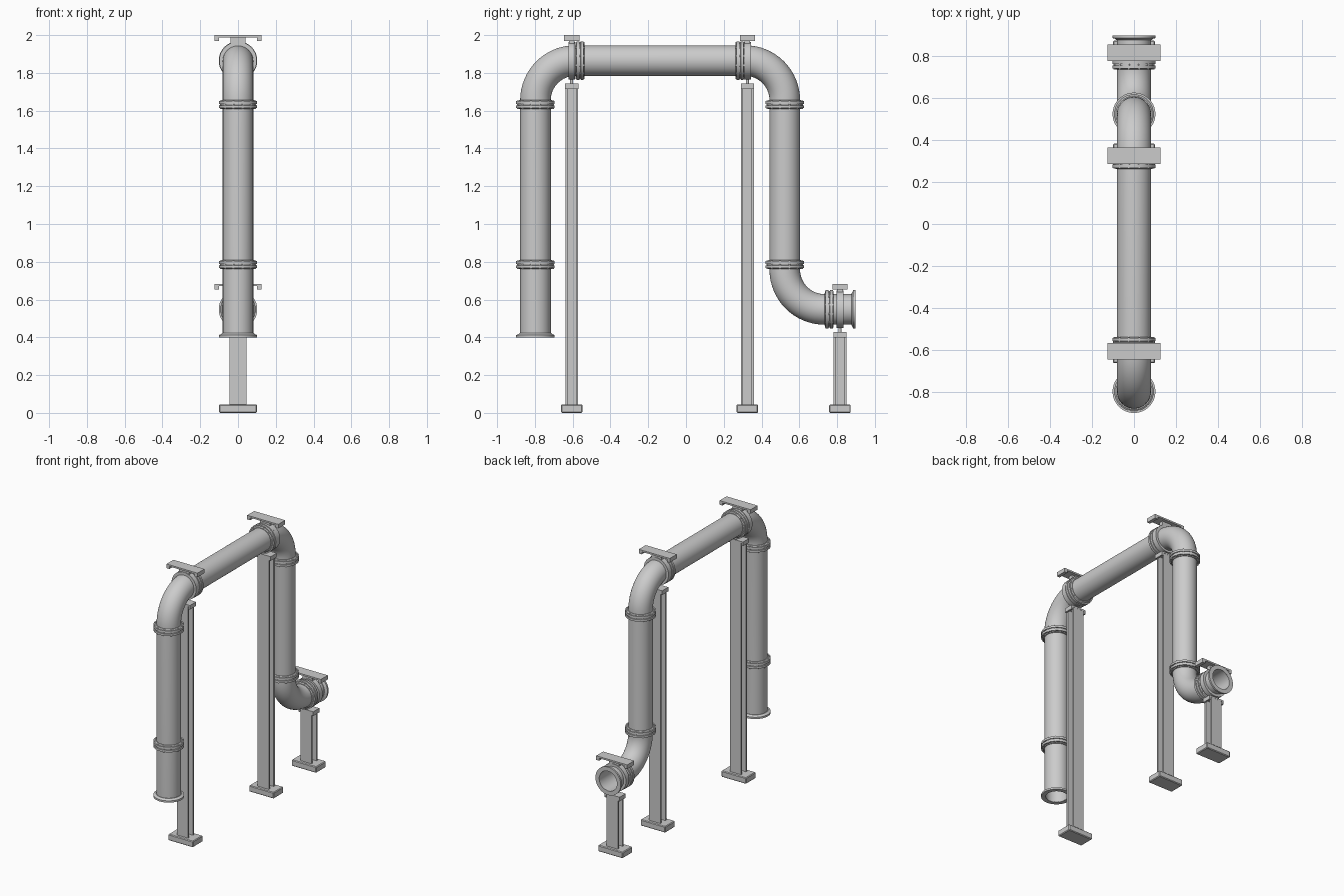
import bpy, bmesh, math
from mathutils import Vector, Matrix

if "Cube" in bpy.data.objects:
    bpy.data.objects.remove(bpy.data.objects["Cube"])

R, WALL, BEND = 0.081, 0.009, 0.21
ZT, ZL = 1.865, 0.548          # upper and lower pipe heights
YL, YR = -0.797, 0.523         # left and right riser positions


def finish(name, bm, smooth=True):
    bmesh.ops.recalc_face_normals(bm, faces=bm.faces[:])
    me = bpy.data.meshes.new(name)
    bm.to_mesh(me)
    bm.free()
    ob = bpy.data.objects.new(name, me)
    bpy.context.collection.objects.link(ob)
    if smooth:
        bpy.ops.object.select_all(action='DESELECT')
        ob.select_set(True)
        bpy.context.view_layer.objects.active = ob
        bpy.ops.object.shade_smooth_by_angle(angle=math.radians(35))
    return ob


def bridge(bm, rings):
    # join consecutive rings into a closed loop of bands
    n = len(rings[0])
    for a, b in zip(rings, rings[1:] + rings[:1]):
        for i in range(n):
            j = (i + 1) % n
            bm.faces.new((a[i], a[j], b[j], b[i]))


def lathe(name, profile, y, z, axis, sides=48):
    # closed profile of (offset along axis, radius)
    bm = bmesh.new()
    rings = []
    for off, r in profile:
        ring = []
        for i in range(sides):
            a = 2 * math.pi * (i + 0.5) / sides
            c, s = r * math.cos(a), r * math.sin(a)
            co = (c, y + off, z + s) if axis == 'Y' else (c, y + s, z + off)
            ring.append(bm.verts.new(co))
        rings.append(ring)
    bridge(bm, rings)
    return finish(name, bm)


def box(bm, x0, x1, y0, y1, z0, z1):
    m = Matrix.Translation(((x0 + x1) / 2, (y0 + y1) / 2, (z0 + z1) / 2)) @ \
        Matrix.Diagonal((x1 - x0, y1 - y0, z1 - z0, 1))
    bmesh.ops.create_cube(bm, size=1, matrix=m)


def arc(cy, cz, a0, a1, n=16):
    return [Vector((0, cy + BEND * math.cos(math.radians(a0 + (a1 - a0) * i / n)),
                    cz + BEND * math.sin(math.radians(a0 + (a1 - a0) * i / n))))
            for i in range(n + 1)]


# Hollow pipe run: riser, elbow, cross pipe, elbow, drop, elbow, outlet
path = [Vector((0, YL, 0.402))]
path += arc(YL + BEND, ZT - BEND, 180, 90)
path += arc(YR - BEND, ZT - BEND, 90, 0)
path += arc(YR + BEND, ZL + BEND, 180, 270)
path += [Vector((0, 0.895, ZL))]
bm = bmesh.new()
outer, inner = [], []
for i, p in enumerate(path):
    t = (path[min(i + 1, len(path) - 1)] - path[max(i - 1, 0)]).normalized()
    if 0 < i < len(path) - 1:
        t = ((p - path[i - 1]).normalized() + (path[i + 1] - p).normalized()).normalized()
    nrm = Vector((0, -t.z, t.y))
    for rings, r in ((outer, R), (inner, R - WALL)):
        rings.append([bm.verts.new(p + Vector((1, 0, 0)) * r * math.cos(2 * math.pi * k / 48)
                                   + nrm * r * math.sin(2 * math.pi * k / 48))
                      for k in range(48)])
bridge(bm, outer + inner[::-1])
finish("pipe_run", bm)

# Bolted flange pairs with a groove between them
PAIR = [(-0.024, 0.078), (-0.024, 0.086), (-0.019, 0.093), (-0.019, 0.102), (-0.004, 0.102),
        (-0.003, 0.096), (0.003, 0.096), (0.004, 0.102), (0.019, 0.102), (0.019, 0.093),
        (0.024, 0.086), (0.024, 0.078)]


def flange_pair(name, y, z, axis):
    lathe(name, PAIR, y, z, axis)
    bm = bmesh.new()
    for k in range(12):
        a = 2 * math.pi * (k + 0.5) / 12
        c, s = 0.095 * math.cos(a), 0.095 * math.sin(a)
        if axis == 'Y':
            m = Matrix.Translation((c, y, z + s)) @ Matrix.Rotation(math.pi / 2, 4, 'X')
        else:
            m = Matrix.Translation((c, y + s, z))
        bmesh.ops.create_cone(bm, cap_ends=True, segments=6, radius1=0.0055,
                              radius2=0.0055, depth=0.046, matrix=m)
    finish(name + "_bolts", bm, False)


flange_pair("riser_lower_flange", YL, 0.785, 'Z')
flange_pair("riser_upper_flange", YL, 1.632, 'Z')
flange_pair("drop_upper_flange", YR, 1.632, 'Z')
flange_pair("drop_lower_flange", YR, 0.785, 'Z')
flange_pair("cross_left_flange", -0.561, ZT, 'Y')
flange_pair("cross_right_flange", 0.286, ZT, 'Y')
flange_pair("outlet_inner_flange", 0.758, ZL, 'Y')

# Open end flanges
END = [(0, 0.072), (0, 0.102), (0.013, 0.102), (0.015, 0.092), (0.022, 0.084), (0.022, 0.078)]
lathe("inlet_end_flange", END, YL, 0.4, 'Z')
lathe("outlet_end_flange", [(-o, r) for o, r in END], 0.897, ZL, 'Y')


# Supports: base plate, H-section post, cap, clamp ring and top bracket
def support(name, y, zc):
    top = zc - 0.12
    bm = bmesh.new()
    box(bm, -0.1, 0.1, y - 0.057, y + 0.057, 0, 0.045)
    base = finish(name + "_base", bm, False)
    bev = base.modifiers.new("bevel", 'BEVEL')
    bev.width, bev.segments = 0.005, 1

    bm = bmesh.new()
    outline = [(0.045, 0.034), (0.045, 0.022), (0.007, 0.022)]
    quad = outline + [(x, -v) for x, v in outline[::-1]]
    section = quad + [(-x, v) for x, v in quad[::-1]]
    f = bm.faces.new([bm.verts.new((x, y + v, 0.04)) for x, v in section])
    ext = bmesh.ops.extrude_face_region(bm, geom=[f])
    bmesh.ops.translate(bm, vec=(0, 0, top - 0.05),
                        verts=[v for v in ext['geom'] if isinstance(v, bmesh.types.BMVert)])
    finish(name + "_post", bm, False)

    bm = bmesh.new()
    box(bm, -0.06, 0.06, y - 0.035, y + 0.035, top - 0.012, top)
    for s in (-1, 1):
        box(bm, s * 0.054 - 0.006, s * 0.054 + 0.006, y - 0.035, y + 0.035, top - 0.03, top)
    bmesh.ops.create_cone(bm, cap_ends=True, segments=12, radius1=0.008, radius2=0.008,
                          depth=0.05, matrix=Matrix.Translation((0, y, top + 0.01)))
    finish(name + "_cap", bm, False)

    lathe(name + "_clamp", [(-0.018, 0.078), (-0.018, 0.1), (0.018, 0.1), (0.018, 0.078)],
          y, zc, 'Y', 24)

    bm = bmesh.new()
    zt = zc + 0.135
    box(bm, -0.125, 0.125, y - 0.04, y + 0.04, zt - 0.012, zt)
    for s in (-1, 1):
        box(bm, s * 0.113 - 0.012, s * 0.113 + 0.012, y - 0.04, y + 0.04, zt - 0.03, zt)
    box(bm, -0.04, 0.04, y - 0.015, y + 0.015, zc + 0.085, zt - 0.006)
    finish(name + "_bracket", bm, False)


support("left_support", -0.605, ZT)
support("right_support", 0.325, ZT)
support("outlet_support", 0.815, ZL)
